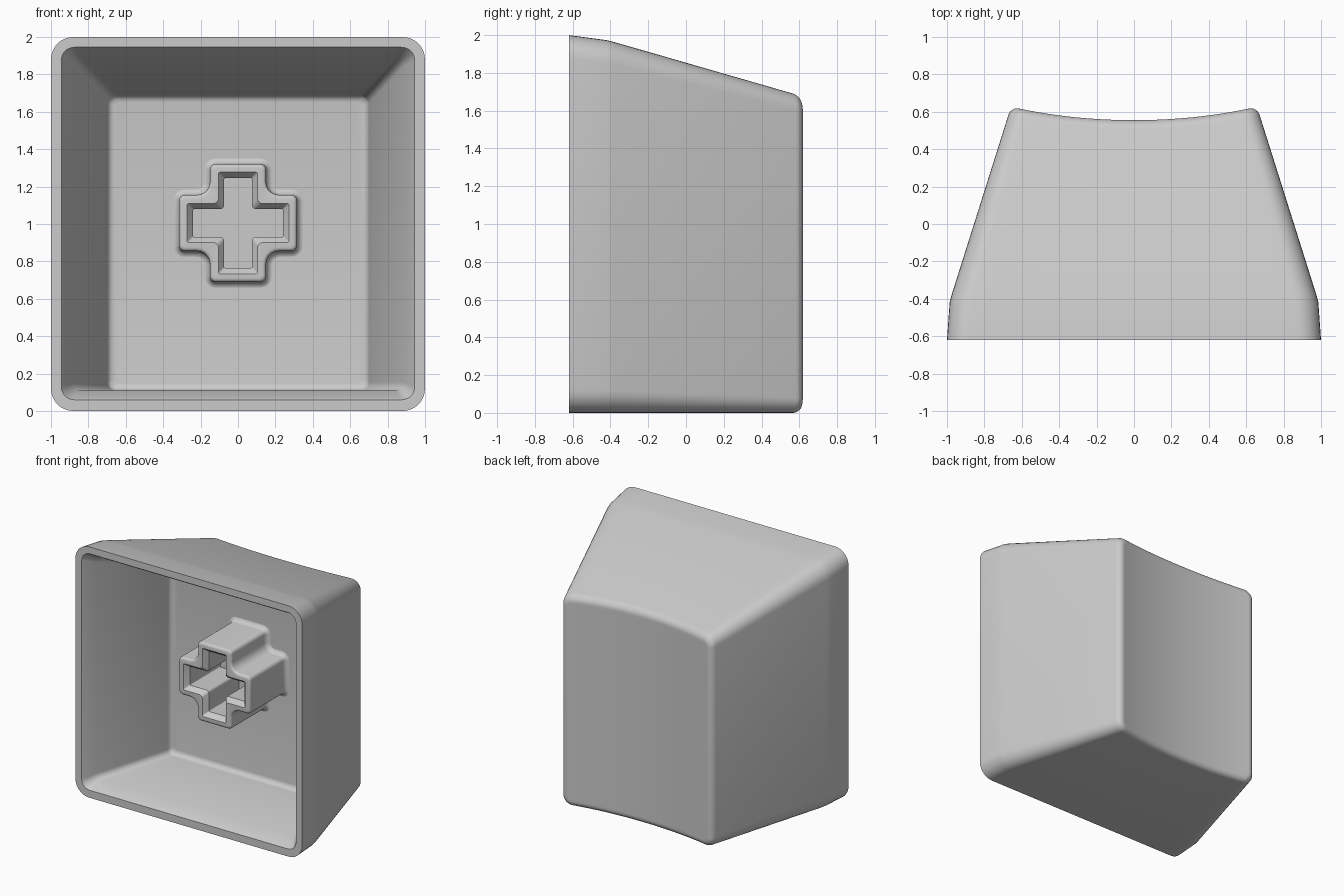
import bpy
import bmesh
from math import sin, cos, pi, radians

default = bpy.data.objects.get("Cube")
if default:
    bpy.data.objects.remove(default, do_unlink=True)

GREY = (0.6, 0.6, 0.6, 1)
mat = bpy.data.materials.new("light grey plastic")
mat.use_nodes = True
mat.diffuse_color = GREY
bsdf = mat.node_tree.nodes["Principled BSDF"]
bsdf.inputs["Base Color"].default_value = GREY
bsdf.inputs["Roughness"].default_value = 0.6

ARC, SPAN = 7, 20      # steps in a corner, steps along a straight side


def loft(name, rings, cap):
    """Skin a list of equal-length point rings; cap(bm, ring) closes an end."""
    bm = bmesh.new()
    loops = [[bm.verts.new(p) for p in ring] for ring in rings]
    for a, b in zip(loops, loops[1:]):
        for i in range(len(a)):
            j = (i + 1) % len(a)
            bm.faces.new((a[i], a[j], b[j], b[i]))
    cap(bm, loops)
    bmesh.ops.recalc_face_normals(bm, faces=bm.faces)
    mesh = bpy.data.meshes.new(name)
    bm.to_mesh(mesh)
    bm.free()
    mesh.materials.append(mat)
    obj = bpy.data.objects.new(name, mesh)
    bpy.context.collection.objects.link(obj)
    bpy.ops.object.select_all(action='DESELECT')
    obj.select_set(True)
    bpy.context.view_layer.objects.active = obj
    bpy.ops.object.shade_smooth_by_angle(angle=radians(28))
    return obj


def rounded_rect(hw, z0, z1, r):
    """Upper half left to right, then its mirror image right to left."""
    half = []
    for i in range(ARC + 1):
        t = pi / 2 * i / ARC
        half.append((-hw + r - r * cos(t), r - r * sin(t)))
    half += [((hw - r) * (2 * i / SPAN - 1), 0) for i in range(1, SPAN)]
    half += [(-x, d) for x, d in reversed(half[:ARC + 1])]
    return [(x, z1 - d) for x, d in half] + [(x, z0 + d) for x, d in reversed(half)]


# Outer shell sections: y, half width, bottom, top, corner radius
SECTIONS = [(-0.62, 1.0, 0.0, 2.0, 0.12),
            (-0.41, 0.985, 0.0, 1.972, 0.12),
            (0.62, 0.66, 0.0, 1.675, 0.08)]


def section(y, inset=0):
    a, b = SECTIONS[:2] if y < SECTIONS[1][0] else SECTIONS[1:]
    t = (y - a[0]) / (b[0] - a[0])
    hw, z0, z1, r = (p + (q - p) * t for p, q in zip(a[1:], b[1:]))
    return rounded_rect(hw - inset, z0 + inset, z1 - inset, max(r - inset, 0.02))


def flat_ring(y, *dims):
    return [(x, y, z) for x, z in (rounded_rect(*dims) if dims else section(y))]


def dished_ring(inset, drop):
    """Ring that follows the hollowed back face."""
    ring = []
    for i, (x, _) in enumerate(section(0.62, inset)):
        y = 0.555 + 0.07 * (x / 0.65) ** 2 - drop
        px, pz = section(y, inset)[i]
        ring.append((px, y, pz))
    return ring


def strip_cap(bm, loop):
    n = len(loop)
    for i in range(n // 2 - 1):
        bm.faces.new((loop[i], loop[i + 1], loop[n - 2 - i], loop[n - 1 - i]))


# Key shell: dished back, tapered sides, rim, chamfer and hollow inside
R = 0.045
rings = [dished_ring(R + 0.012, 0)]
for k in range(7):
    t = pi / 2 * (1 - k / 6)
    rings.append(dished_ring(R * (1 - cos(t)), R * (1 - sin(t))))
rings += [flat_ring(y) for y in (-0.38, -0.42, -0.62)]
rings.append(flat_ring(-0.62, 0.945, 0.06, 1.945, 0.07))
rings.append(flat_ring(-0.52, 0.885, 0.11, 1.885, 0.045))
FILLET = 0.04
for k in range(6):
    t = pi / 2 * k / 5
    s = FILLET * (1 - cos(t))
    rings.append(flat_ring(0.15 - FILLET * (1 - sin(t)),
                           0.70 - s, 0.11 + s, 1.69 - s, 0.045 - s / 2))


def close_shell(bm, loops):
    strip_cap(bm, loops[0])
    strip_cap(bm, loops[-1])


loft("key_shell", rings, close_shell)


# Cross-shaped stem with a cross-shaped socket
def cross(y, length, width, outer, inner, steps=5):
    """Cross outline with rounded tips and filleted inside corners."""
    quarter = []
    arcs = [(length - outer, width - outer, outer, 0, 1),
            (width + inner, width + inner, inner, -pi / 2, -1),
            (width - outer, length - outer, outer, 0, 1)]
    for cx, cz, r, start, way in arcs:
        for i in range(steps + 1):
            t = start + way * pi / 2 * i / steps
            quarter.append((cx + r * cos(t), cz + r * sin(t)))
    pts = []
    for q in range(4):
        c, s = round(cos(q * pi / 2)), round(sin(q * pi / 2))
        pts += [(x * c - z * s, y, 1.005 + x * s + z * c) for x, z in quarter]
    return pts


LENGTH, WIDTH = 0.315, 0.15
stem = []
# flared foot
for k in range(5):
    t = pi / 2 * k / 4
    s = 0.04 * (1 - sin(t))
    stem.append(cross(0.152 - 0.04 * (1 - cos(t)),
                      LENGTH + s, WIDTH + s, 0.03 + s, 0.07 - s))
# rounded front edge
for k in range(5):
    t = pi / 2 * k / 4
    s = 0.02 * (1 - cos(t))
    stem.append(cross(-0.28 - 0.02 * sin(t),
                      LENGTH - s, WIDTH - s, 0.03 - s / 2, 0.07 + s))
# chamfered socket
stem.append(cross(-0.30, 0.272, 0.105, 0.01, 0.025))
stem.append(cross(-0.26, 0.24, 0.075, 0.008, 0.02))
stem.append(cross(0.12, 0.24, 0.075, 0.008, 0.02))
loft("stem", stem, lambda bm, loops: bm.faces.new(loops[-1]))
